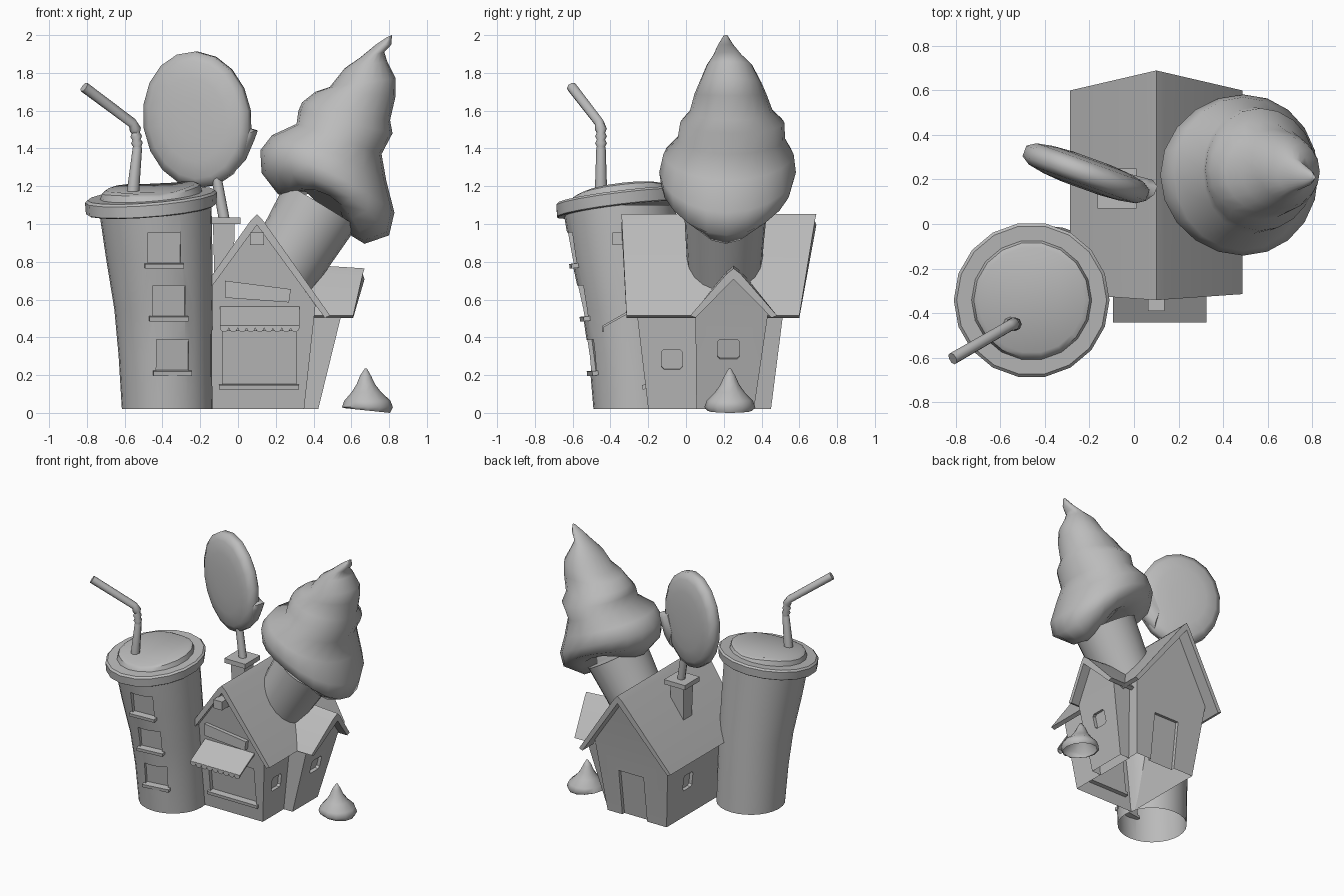
import bpy, bmesh, math
from mathutils import Vector as V

if "Cube" in bpy.data.objects:
    bpy.data.objects.remove(bpy.data.objects["Cube"])

grey = bpy.data.materials.new("plain_grey")
grey.diffuse_color = (0.5, 0.5, 0.5, 1)
grey.use_nodes = True
grey.node_tree.nodes["Principled BSDF"].inputs["Base Color"].default_value = grey.diffuse_color
BASE = 0.02


def finish(name, bm, angle=35):
    bmesh.ops.recalc_face_normals(bm, faces=bm.faces)
    me = bpy.data.meshes.new(name)
    bm.to_mesh(me)
    bm.free()
    ob = bpy.data.objects.new(name, me)
    bpy.context.collection.objects.link(ob)
    me.materials.append(grey)
    bpy.ops.object.select_all(action='DESELECT')
    ob.select_set(True)
    bpy.context.view_layer.objects.active = ob
    bpy.ops.object.shade_smooth_by_angle(angle=math.radians(angle))
    return ob


def loft(name, rings, start=True, end=True, angle=35):
    """Skin a list of equally sized point loops."""
    bm = bmesh.new()
    loops = [[bm.verts.new(p) for p in r] for r in rings]
    n = len(loops[0])
    for a, b in zip(loops, loops[1:]):
        for i in range(n):
            j = (i + 1) % n
            bm.faces.new((a[i], a[j], b[j], b[i]))
    if start:
        bm.faces.new(loops[0])
    if end:
        bm.faces.new(loops[-1])
    return finish(name, bm, angle)


def ring(c, u, v, n):
    c, u, v = V(c), V(u), V(v)
    return [c + u * math.cos(2 * math.pi * i / n) + v * math.sin(2 * math.pi * i / n)
            for i in range(n)]


def tube(name, pts, n=8, **kw):
    """Round tube through (x, y, z, radius) points."""
    P = [V(p[:3]) for p in pts]
    rings = []
    for i, p in enumerate(pts):
        d = (P[min(i + 1, len(P) - 1)] - P[max(i - 1, 0)]).normalized()
        u = V((0, 1, 0)).cross(d).normalized()
        rings.append(ring(P[i], u * p[3], d.cross(u) * p[3], n))
    return loft(name, rings, **kw)


def box(name, x, y, z, top=1.0):
    """Box from ranges, with its top scaled about its centre."""
    cx, cy = sum(x) / 2, sum(y) / 2
    hx, hy = (x[1] - x[0]) / 2, (y[1] - y[0]) / 2
    return loft(name, [[(cx + sx * hx * k, cy + sy * hy * k, h)
                        for sx, sy in ((-1, -1), (1, -1), (1, 1), (-1, 1))]
                       for h, k in ((z[0], 1), (z[1], top))])


def opening(name, c, n, w, h, depth=0.03, corner=0.0, sill=0):
    """Cutter for a recess at c on a wall facing n; adds a sill if asked."""
    n = V(n).normalized()
    r = V((0, 0, 1)).cross(n).normalized()
    u = n.cross(r)
    a, b, k = w / 2, h / 2, corner
    outline = [(-a, -b), (a, -b), (a, b), (-a, b)] if not k else [
        (-a + k, -b), (a - k, -b), (a, -b + k), (a, b - k),
        (a - k, b), (-a + k, b), (-a, b - k), (-a, -b + k)]
    if sill:
        loft(name + "_sill", [[V(c) + n * o + r * sx * (a + 0.017) + u * (-b - 0.008 + sy * 0.012)
                               for sx, sy in ((-1, -1), (1, -1), (1, 1), (-1, 1))]
                              for o in (-depth, sill)])
    return loft(name, [[V(c) + n * o + r * x + u * y for x, y in outline] for o in (-depth, 0.06)])


def carve(ob, cutters, angle=35):
    """Cut the recesses, then open the underside."""
    for c in cutters:
        m = ob.modifiers.new("recess", 'BOOLEAN')
        m.object, m.operation, m.solver = c, 'DIFFERENCE', 'EXACT'
    bm = bmesh.new()
    bm.from_object(ob, bpy.context.evaluated_depsgraph_get())
    low = [f for f in bm.faces if all(v.co.z < BASE + 0.001 for v in f.verts)]
    bmesh.ops.delete(bm, geom=low, context='FACES')
    for f in bm.faces:
        f.material_index = 0
    name = ob.name
    for o in [ob] + cutters:
        bpy.data.objects.remove(o)
    finish(name, bm, angle)


# Leaning cup with three recessed windows, open underneath
cup = [(-0.375, -0.25, BASE, 0.24), (-0.385, -0.267, 0.3, 0.247), (-0.395, -0.29, 0.55, 0.26),
       (-0.417, -0.325, 0.82, 0.282), (-0.44, -0.355, 1.1, 0.3)]
body = loft("cup", [ring(c[:3], (c[3], 0, 0), (0, c[3], 0), 28) for c in cup])
carve(body, [opening(f"cup_window_{i}", (x, y, z), (nx, -1, -0.13), 0.172, 0.17, 0.035, 0, 0.012)
             for i, (x, y, z, nx) in enumerate(((-0.39, -0.612, 0.87, 0.05),
                                                (-0.365, -0.552, 0.59, 0.1),
                                                (-0.345, -0.51, 0.302, 0.14)))])

# Tilted lid with raised, wavy centre
lid = [(0.30, 1.075), (0.338, 1.075), (0.345, 1.08), (0.35, 1.14), (0.337, 1.152),
       (0.27, 1.152), (0.26, 1.178), (0.238, 1.19)]


def lid_ring(r, z):
    wave = 0.01 if r < 0.265 else 0
    return [(p.x, p.y, p.z + 0.08 * (p.x + 0.46) + 0.12 * (p.y + 0.342)
             + wave * math.cos(14 * (p.x + 0.19)))
            for p in ring((-0.46, -0.342, z), (r, 0, 0), (0, r, 0), 18)]


loft("lid", [lid_ring(*p) for p in lid])

# Bent straw with a ribbed joint
straw = [(-0.56, -0.45, 1.13, 0.034), (-0.533, -0.45, 1.40, 0.025)]
straw += [(-0.533 - 0.002 * i, -0.45, 1.41 + 0.018 * i, 0.031 if i % 2 else 0.022)
          for i in range(6)]
straw += [(-0.56, -0.458, 1.535, 0.026), (-0.815, -0.605, 1.725, 0.028)]
tube("straw", straw, 8, angle=50)


def gable(name, outer, inner):
    """House body whose end walls are a quad below a gable triangle."""
    bm = bmesh.new()
    a, b = ([bm.verts.new(p) for p in side] for side in (outer, inner))
    for e in (a, b):
        bm.faces.new((e[0], e[1], e[3], e[4]))
        bm.faces.new((e[1], e[2], e[3]))
    for i in range(5):
        j = (i + 1) % 5
        bm.faces.new((a[i], a[j], b[j], b[i]))
    return finish(name, bm, 25)


# Main house, flaring towards the eaves, with recessed openings
front, back = [[(-0.15, y0, BASE), (-0.21, y1, 0.57), (0.1, y2, 1.0),
                (0.41, y1, 0.57), (0.35, y0, BASE)]
               for y0, y1, y2 in ((-0.2, -0.265, -0.31), (0.45, 0.52, 0.6))]
carve(gable("house_walls", front, back), [
    opening("shop_window", (0.112, -0.232, 0.29), (0, -1, -0.12), 0.39, 0.29, 0.03, 0, 0.018),
    opening("house_side_window", (0.379, -0.075, 0.283), (1, 0, -0.11), 0.112, 0.106, 0.025, 0.014),
    opening("house_left_window", (-0.18, 0.235, 0.30), (-1, 0, -0.11), 0.11, 0.12, 0.025, 0.014),
    opening("back_door", (0.12, 0.472, 0.195), (0, 1, -0.13), 0.21, 0.36, 0.025)], 25)

# Side wing
carve(gable("wing_walls",
            [(0.425, 0.055, BASE), (0.55, 0.05, 0.53), (0.61, 0.255, 0.74),
             (0.55, 0.435, 0.53), (0.425, 0.36, BASE)],
            [(0.345, 0.055, BASE), (0.4, 0.05, 0.53), (0.31, 0.255, 0.74),
             (0.4, 0.435, 0.53), (0.345, 0.36, BASE)]),
      [opening("wing_window", (0.503, 0.225, 0.337), (1, 0, -0.25), 0.118, 0.108, 0.025, 0.014)], 25)


def chevron(half, eave, ridge, t, soft):
    """Roof section: (offset, height, position from eave 0 to ridge 1)."""
    z = ridge - (ridge - eave) * soft * 0.75
    return [(-half, eave, 0), (-half * soft, z, 1 - soft), (0, ridge, 1),
            (half * soft, z, 1 - soft), (half, eave, 0),
            (half - t * 0.75, eave - t * 0.3, 0), (0, ridge - t * 1.5, 1),
            (-half + t * 0.75, eave - t * 0.3, 0)]


# Roofs, overhanging more at the ridge
sec = chevron(0.388, 0.515, 1.052, 0.038, 0.09)
loft("house_roof", [[(0.1 + o, e + (r - e) * k, z) for o, z, k in sec]
                    for e, r in ((-0.315, -0.342), (0.6, 0.69))], angle=60)
sec = chevron(0.23, 0.515, 0.79, 0.038, 0.16)
loft("wing_roof", [[(e + (r - e) * k, 0.252 + o, z - d * k) for o, z, k in sec]
                   for e, r, d in ((0.3, 0.28, 0), (0.61, 0.67, 0.025))], angle=60)

# Slanted sign board and ridge beam
loft("sign_board", [[(-0.07, y, 0.70), (0.28, y, 0.655), (0.27, y, 0.585), (-0.07, y, 0.61)]
                    for y in (-0.305, -0.27)])
box("ridge_beam", (0.063, 0.137), (-0.39, -0.29), (0.89, 0.955))

# Sloping awning with a scalloped hem
loft("awning", [[(x, -0.262, 0.565), (x, -0.442, 0.462), (x, -0.442, 0.45), (x, -0.262, 0.55)]
                for x in (-0.095, 0.325)])
n, w = 9, 0.42 / 9
edge = [(-0.095 + w * i + w / 2 - w / 2 * math.cos(math.pi * k / 5),
         0.45 - 0.022 * math.sin(math.pi * k / 5)) for i in range(n) for k in range(5)]
edge += [(0.325, 0.45), (0.325, 0.46), (-0.095, 0.46)]
loft("awning_scallops", [[(x, y, z) for x, z in edge] for y in (-0.443, -0.436)])

# Chimney
box("chimney_shaft", (-0.125, -0.025), (0.11, 0.21), (0.7, 1.0), 1.15)
box("chimney_cap", (-0.165, 0.012), (0.07, 0.25), (1.0, 1.035))

# Lollipop on a stick, with the pointed end of its spiral
tube("lollipop_stick", [(-0.065, 0.16, 0.98, 0.029), (-0.12, 0.18, 1.28, 0.027)], angle=50)
h, nrm = V((0.94, -0.34, 0)), V((0.34, 0.94, 0))
up = (V((0, 0, 1)) - h * 0.16).normalized()
side = nrm.cross(up)
disc = [(0.072, 0.3), (0.065, 0.6), (0.051, 0.85), (0.025, 0.98)]
disc = [(-t, s) for t, s in disc] + disc[::-1]
loft("lollipop_disc", [ring(V((-0.215, 0.228, 1.552)) + nrm * t, side * 0.303 * s,
                            up * 0.37 * s, 18) for t, s in disc], angle=75)
spiral = ((-0.01, 1.55), (0.05, 1.51), (0.098, 1.495), (0.08, 1.445),
          (0.035, 1.34), (-0.03, 1.27), (-0.07, 1.4))
loft("lollipop_spiral_end", [[V((-0.02 + (x + 0.02) * k, 0.17 - 0.2 * x, 1.42 + (z - 1.42) * k)) + nrm * o
                              for x, z in spiral]
                             for o, k in ((-0.05, 0.75), (-0.02, 1), (0.02, 1), (0.05, 0.75))], angle=60)

# Wafer cone rising from the roof
tube("wafer_cone", [(0.17, 0.205, 0.655, 0.19), (0.31, 0.205, 0.885, 0.205),
                    (0.44, 0.21, 1.10, 0.222)], 20, start=False)

# Whipped swirl: left x, z, right x, z, half width in y, centre y, lift of the sides
swirl = [(0.25, 1.14, 0.58, 0.95, 0.17, 0.21, 0.13), (0.21, 1.16, 0.67, 0.895, 0.24, 0.21, 0.13),
         (0.125, 1.27, 0.80, 0.94, 0.345, 0.215, 0.1), (0.118, 1.39, 0.828, 1.06, 0.362, 0.22, 0.05),
         (0.18, 1.47, 0.785, 1.23, 0.345, 0.225, 0.02), (0.31, 1.53, 0.76, 1.37, 0.285, 0.24, 0),
         (0.32, 1.60, 0.818, 1.48, 0.275, 0.245, 0), (0.34, 1.645, 0.805, 1.55, 0.22, 0.24, 0),
         (0.41, 1.70, 0.835, 1.68, 0.19, 0.235, 0), (0.485, 1.725, 0.835, 1.77, 0.165, 0.235, 0),
         (0.565, 1.825, 0.79, 1.86, 0.12, 0.23, 0), (0.645, 1.88, 0.775, 1.91, 0.075, 0.22, 0),
         (0.73, 1.95, 0.812, 1.95, 0.04, 0.21, 0), (0.79, 1.99, 0.815, 2.0, 0.012, 0.21, 0)]
rings = []
for a, b, c, d, r, cy, lift in swirl:
    pts = ring(((a + c) / 2, cy, (b + d) / 2), ((c - a) / 2, 0, (d - b) / 2), (0, r, 0), 20)
    rings.append([p + V((0.35, 0, 0.94)) * lift * ((p.y - cy) / r) ** 2 for p in pts])
loft("cream_swirl", rings, angle=80)

# Small cream dollop on the ground
dollop = [(0.12, 0.015, 0), (0.135, 0.03, 0), (0.122, 0.065, 0), (0.078, 0.11, -0.005),
          (0.05, 0.15, -0.008), (0.03, 0.195, -0.01), (0.006, 0.235, -0.008)]
loft("cream_dollop", [[(p.x, p.y, p.z if i else 0.0125 - 0.0125 * (p.x - 0.685) / 0.12)
                       for p in ring((0.685 + o, 0.232, z), (r, 0, 0), (0, r, 0), 12)]
                      for i, (r, z, o) in enumerate(dollop)], start=False, angle=70)
